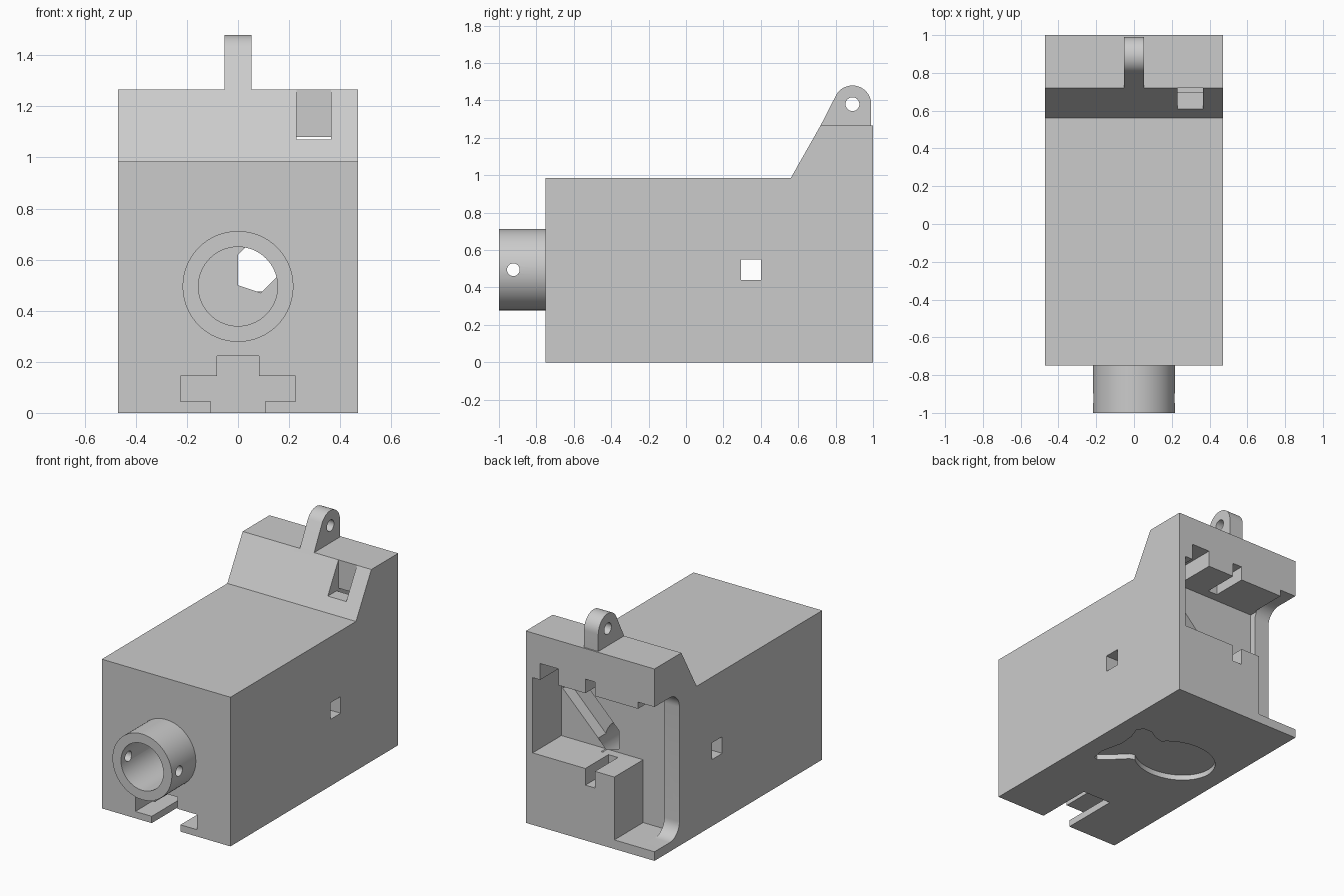
import bpy, bmesh, math
from mathutils import Vector

cube = bpy.data.objects.get("Cube")
if cube:
    bpy.data.objects.remove(cube, do_unlink=True)

grey = bpy.data.materials.new("light_grey")
grey.use_nodes = True
grey.diffuse_color = (0.6, 0.6, 0.6, 1)
grey.node_tree.nodes["Principled BSDF"].inputs["Base Color"].default_value = (0.6, 0.6, 0.6, 1)


def prism(name, axis, points, low, high):
    """Extrude a flat outline along an axis (0 = x, 1 = y, 2 = z)."""
    bm = bmesh.new()

    def place(p, d):
        c = list(p)
        c.insert(axis, d)
        return Vector(c)

    face = bm.faces.new([bm.verts.new(place(p, low)) for p in points])
    moved = bmesh.ops.extrude_face_region(bm, geom=[face])["geom"]
    step = place((0, 0), high - low)
    bmesh.ops.translate(bm, vec=step, verts=[v for v in moved if isinstance(v, bmesh.types.BMVert)])
    bmesh.ops.recalc_face_normals(bm, faces=bm.faces)
    mesh = bpy.data.meshes.new(name)
    bm.to_mesh(mesh)
    bm.free()
    mesh.materials.append(grey)
    ob = bpy.data.objects.new(name, mesh)
    bpy.context.collection.objects.link(ob)
    return ob


def arc(cx, cy, rx, start, end, steps, ry=None):
    angles = [math.radians(start + (end - start) * i / steps) for i in range(steps + 1)]
    return [(cx + rx * math.cos(a), cy + (ry or rx) * math.sin(a)) for a in angles]


def circle(cx, cy, r, n=48, ry=None):
    return arc(cx, cy, r, 0, 360, n, ry)[:-1]


def rect(a0, a1, b0, b1):
    return [(a0, b0), (a1, b0), (a1, b1), (a0, b1)]


def combine(target, tool, operation):
    mod = target.modifiers.new(operation, "BOOLEAN")
    mod.operation = operation
    mod.solver = "EXACT"
    mod.object = tool
    deps = bpy.context.evaluated_depsgraph_get()
    mesh = bpy.data.meshes.new_from_object(target.evaluated_get(deps))
    target.modifiers.clear()
    target.data = mesh
    bpy.data.objects.remove(tool, do_unlink=True)


# Main housing: long box with a sloped riser at the back
W = 0.47
housing = prism("housing", 0, [(-0.75, 0), (1, 0), (1, 1.267), (0.72, 1.267),
                               (0.56, 0.985), (-0.75, 0.985)], -W, W)

# Front barrel and top hanging tab
barrel = prism("barrel", 1, circle(0, 0.495, 0.217, 64), -1, -0.7)
tab = prism("tab", 0, [(0.72, 1.267), (0.76, 1.2), (0.99, 1.2)]
            + arc(0.89, 1.38, 0.1, 0, 150, 20), -0.052, 0.052)
for part in (barrel, tab):
    combine(housing, part, "UNION")

# Rear chamber, side pocket and the cable notches around its mouth
BACK, WALL, FLOOR = 1.1, 0.70, 0.475
cutters = [
    prism("chamber", 1, rect(-0.36, 0.42, FLOOR, 0.972), WALL, BACK),
    prism("pocket", 1, rect(-0.36, -0.177, 0.06, 0.6), WALL, BACK),
    prism("middle_notch", 1, rect(-0.035, 0.035, 0.365, 1.065), 0.76, BACK),
    prism("cable_notch", 1, rect(0.23, 0.365, 0.9, 1.08), WALL, BACK),
    prism("cable_slot", 0, rect(0.5, 0.72, 1.07, 1.4), 0.23, 0.365),
]

# Rounded opening through one side wall
cutters.append(prism("side_opening", 0, [(BACK, 0.06), (BACK, 1.016)]
                     + arc(0.84, 0.916, 0.1, 90, 180, 10)
                     + arc(0.84, 0.16, 0.1, 180, 270, 10), -0.6, -0.35))

# Diagonal cable groove on the chamber wall, leading to the bore
cutters.append(prism("cable_groove", 1, [(0.09, 0.47), (0.41, 0.79), (0.41, 0.96),
                                         (0.34, 0.96), (0, 0.62), (0, 0.5)], 0.62, 0.75))

# Bore, barrel pin hole, tab hole and square cross hole
cutters += [
    prism("bore", 1, circle(0, 0.495, 0.155, 64), -1.1, WALL),
    prism("pin_hole", 0, circle(-0.923, 0.495, 0.034, 24), -0.5, 0.5),
    prism("tab_hole", 0, circle(0.89, 1.38, 0.037, 32), -0.2, 0.2),
    prism("cross_hole", 0, rect(0.293, 0.4, 0.44, 0.55), -0.6, 0.6),
]

# Stepped mounting slot under the front
half = [(0.105, -0.1), (0.105, 0.045), (0.225, 0.045), (0.225, 0.145), (0.083, 0.145), (0.083, 0.222)]
cutters.append(prism("mount_slot", 1, half + [(-x, z) for x, z in reversed(half)], -0.8, -0.36))

# Shallow shaped recess underneath: oval with a flared end
cutters += [
    prism("oval_recess", 2, circle(-0.08, 0.3, 0.27, 48, 0.22), -0.1, 0.035),
    prism("flared_recess", 2, [(0.08, 0.16), (0.15, 0.14), (0.22, 0.07), (0.3, 0), (0.33, 0.01),
                               (0.345, 0.1), (0.31, 0.25), (0.32, 0.36), (0.35, 0.44), (0.32, 0.48),
                               (0.26, 0.48), (0.19, 0.44), (0.1, 0.42)], -0.1, 0.035),
]
for cutter in cutters:
    combine(housing, cutter, "DIFFERENCE")

# Smooth the round surfaces and keep hard edges
bpy.ops.object.select_all(action="DESELECT")
housing.select_set(True)
bpy.context.view_layer.objects.active = housing
bpy.ops.object.shade_smooth_by_angle(angle=math.radians(30))
